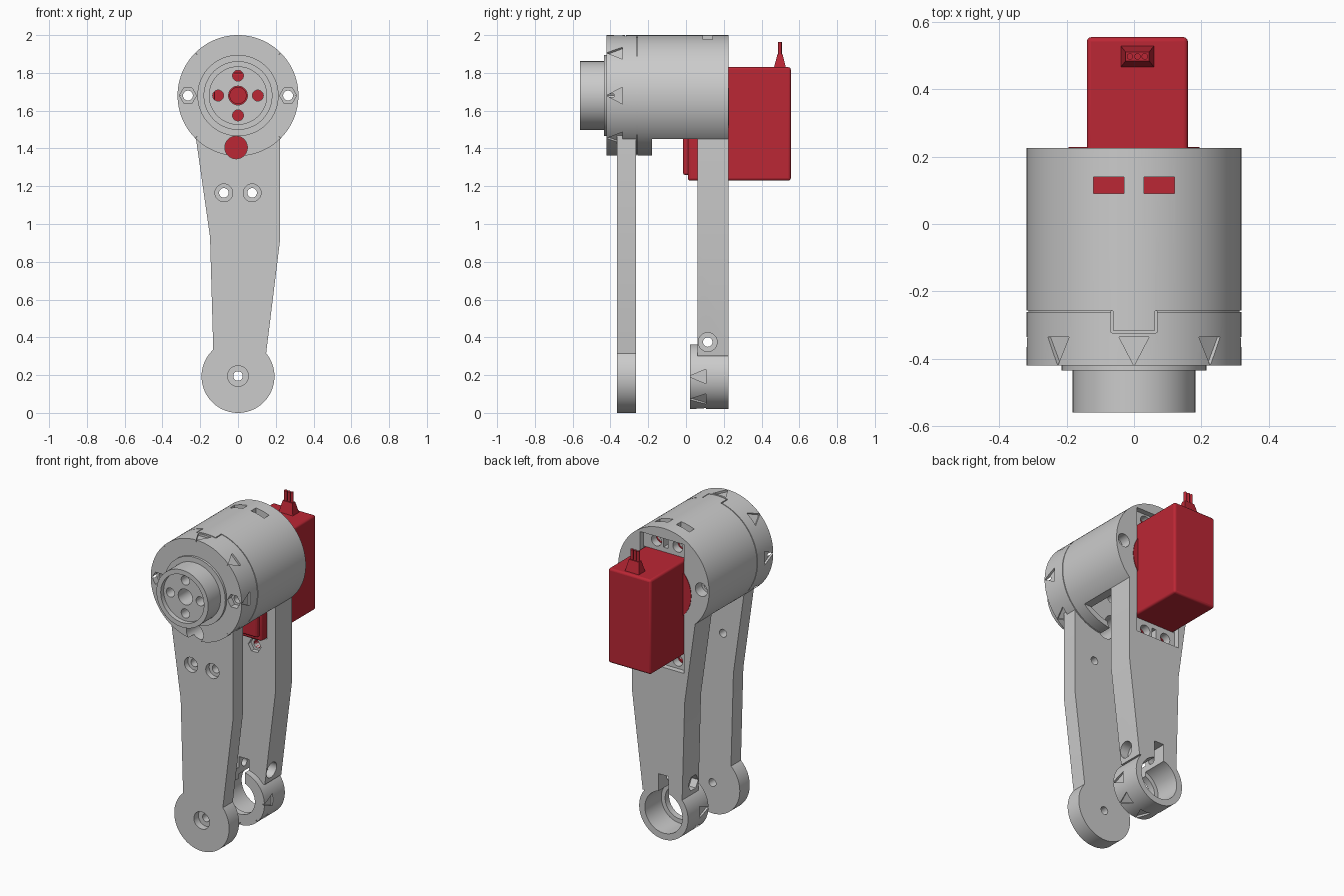
import bpy, bmesh
from math import sin, cos, pi, radians
from mathutils import Matrix, Vector

if "Cube" in bpy.data.objects:
    bpy.data.objects.remove(bpy.data.objects["Cube"])

red = bpy.data.materials.new("servo_red")
red.diffuse_color = (0.5, 0.02, 0.035, 1)
red.use_nodes = True
red.node_tree.nodes["Principled BSDF"].inputs["Base Color"].default_value = red.diffuse_color
AX = 1.68      # height of the main shaft
PIV = 0.193    # height of the lower pivot


def prism(name, pts, lo, hi, axis='y'):
    """Extrude a 2D outline along an axis."""
    put = {'y': lambda u, v, t: (u, t, v), 'x': lambda u, v, t: (t, u, v),
           'z': lambda u, v, t: (u, v, t)}[axis]
    bm = bmesh.new()
    a = [bm.verts.new(put(u, v, lo)) for u, v in pts]
    b = [bm.verts.new(put(u, v, hi)) for u, v in pts]
    bm.faces.new(a)
    bm.faces.new(b[::-1])
    n = len(pts)
    for i in range(n):
        j = (i + 1) % n
        bm.faces.new((a[i], b[i], b[j], a[j]))
    bmesh.ops.recalc_face_normals(bm, faces=bm.faces)
    me = bpy.data.meshes.new(name)
    bm.to_mesh(me)
    bm.free()
    o = bpy.data.objects.new(name, me)
    bpy.context.collection.objects.link(o)
    return o


def cyl(name, u, v, r, lo, hi, axis='y', n=72):
    return prism(name, [(u + r * cos(2 * pi * i / n), v + r * sin(2 * pi * i / n))
                        for i in range(n)], lo, hi, axis)


def hole(u, v, r, lo, hi, axis='y', n=28):
    return cyl("cutter", u, v, r, lo, hi, axis, n)


def box(name, x0, x1, y0, y1, z0, z1):
    return prism(name, [(x0, z0), (x1, z0), (x1, z1), (x0, z1)], y0, y1)


def combine(o, others, op='DIFFERENCE'):
    for c in others:
        m = o.modifiers.new("bool", 'BOOLEAN')
        m.operation, m.object, m.solver = op, c, 'EXACT'
        bpy.context.view_layer.objects.active = o
        bpy.ops.object.modifier_apply(modifier=m.name)
        bpy.data.objects.remove(c)


def marks(cz, r, y0, y1, half, angles):
    """Triangular index marks spaced round a cylinder."""
    out = []
    for a in angles:
        t = prism("cutter", [(0, y0), (half, y1), (-half, y1)], r - 0.014, r + 0.03, 'z')
        t.data.transform(Matrix.Translation(Vector((0, 0, cz))) @ Matrix.Rotation(radians(90 - a), 4, 'Y'))
        out.append(t)
    return out


def arm_outline():
    return [(-0.222, 1.5), (-0.222, 1.45), (-0.148, 0.93), (-0.13, 0.3),
            (0.147, 0.3), (0.222, 0.91), (0.222, 1.5)]


# Motor housing: drum with inner cavity, open underside and screw columns
housing = cyl("housing_and_rear_arm", 0, AX, 0.32, -0.42, 0.225, n=96)
combine(housing, [hole(0, AX, 0.285, -0.2, 0.06, n=72),
                  box("cutter", -0.4, 0.4, -0.18, 0.06, 1.3, 1.45)])
combine(housing, [cyl("column", s * 0.262, AX, 0.053, -0.21, 0.07, n=32) for s in (-1, 1)], 'UNION')

# Rear arm and clamp ring joined to the housing
rear = prism("rear_arm", arm_outline(), 0.06, 0.225)
combine(rear, [cyl("ring", 0, PIV, 0.172, 0.02, 0.225)], 'UNION')
combine(rear, [hole(0, PIV, 0.105, 0, 0.1, n=64), hole(0, PIV, 0.132, 0.06, 0.25, n=64),
               box("cutter", -0.035, 0.035, 0, 0.25, 0.28, 0.43),
               hole(0.115, 0.375, 0.025, -0.3, 0.3, 'x'),
               hole(0.115, 0.375, 0.05, 0.1, 0.3, 'x'),
               hole(0.115, 0.375, 0.05, -0.3, -0.085, 'x', 6)])
combine(rear, marks(PIV, 0.172, 0.015, 0.105, 0.038, (0, -45, -90, -135, 180)))
combine(housing, [rear], 'UNION')

# Servo seat in the back: body slot, tab recess, screw holes, top windows
cuts = [box("cutter", -0.145, 0.165, 0.19, 0.3, 1.115, 1.935),
        box("cutter", -0.141, 0.161, 0.03, 0.3, 1.229, 1.831)]
for s in (-1, 1):
    for z in (1.165, 1.89):
        cuts.append(hole(s * 0.075, z, 0.035, 0.139, 0.25))
    cuts += [hole(s * 0.075, 1.165, 0.025, 0, 0.25),
             hole(s * 0.075, 1.165, 0.045, 0.03, 0.088, n=6),
             box("cutter", s * 0.075 - 0.046, s * 0.075 + 0.046, 0.09, 0.139, 1.938, 2.1)]
for z0, z1 in ((1.13, 1.2), (1.86, 1.925)):
    cuts.append(box("cutter", -0.005, 0.025, 0.139, 0.25, z0, z1))

# Long screw holes, shaft holes and the access notch in the front
for s in (-1, 1):
    cuts += [hole(s * 0.265, AX, 0.026, -0.5, 0.3),
             hole(s * 0.265, AX, 0.045, -0.5, -0.38, n=6),
             hole(s * 0.265, AX, 0.042, 0.16, 0.3)]
shaft_holes = [(0, 0, 0.05), (0.105, 0, 0.029), (-0.105, 0, 0.029), (0, 0.105, 0.029), (0, -0.105, 0.029)]
cuts += [hole(x, AX + z, r, -0.5, -0.1) for x, z, r in shaft_holes]
cuts.append(hole(-0.01, 1.405, 0.06, -0.5, -0.1))

# Cap seam with its key at the top
arc = [radians(102 + i * 336 / 80) for i in range(81)]
cuts.append(prism("cutter", [(0.34 * cos(a), AX + 0.34 * sin(a)) for a in arc] +
                  [(0.314 * cos(a), AX + 0.314 * sin(a)) for a in reversed(arc)], -0.262, -0.257))
cuts += [box("cutter", s * 0.066 - 0.003, s * 0.066 + 0.003, -0.322, -0.258, 1.98, 2.05) for s in (-1, 1)]
cuts.append(box("cutter", -0.066, 0.066, -0.323, -0.317, 1.98, 2.05))
cuts += marks(AX, 0.32, -0.421, -0.335, 0.045, (0, 45, 90, 135, 180, 225, -45))
combine(housing, cuts)

# Front arm with pivot disc
front = prism("front_arm", arm_outline(), -0.365, -0.265)
combine(front, [cyl("disc", 0, PIV, 0.193, -0.365, -0.265)], 'UNION')
cuts = [hole(0, 0.195, 0.025, -0.5, 0), hole(0, 0.195, 0.055, -0.5, -0.32),
        hole(-0.01, 1.405, 0.06, -0.5, 0)]
for s in (-1, 1):
    cuts += [hole(s * 0.075, 1.165, 0.025, -0.5, 0), hole(s * 0.075, 1.165, 0.047, -0.5, -0.33)]
cuts += [hole(x, AX + z, r, -0.5, -0.1) for x, z, r in shaft_holes]
combine(front, cuts)

# Output horn: collar and cupped boss
horn = cyl("output_horn", 0, AX, 0.182, -0.56, -0.41)
combine(horn, [cyl("collar", 0, AX, 0.215, -0.435, -0.41)], 'UNION')
combine(horn, [hole(0, AX, 0.152, -0.6, -0.53, n=64)] +
        [hole(x, AX + z, r, -0.6, -0.3) for x, z, r in shaft_holes])

# Servo: body, gearbox cover, mounting tabs, round shoulder, shaft
body = box("servo_body", -0.14, 0.16, 0.01, 0.555, 1.23, 1.83)
cover = box("servo_gear_cover", -0.125, 0.145, -0.015, 0.03, 1.26, 1.80)
for o, w in ((body, 0.013), (cover, 0.01)):
    b = o.modifiers.new("bevel", 'BEVEL')
    b.width, b.segments = w, 3
tabs = box("servo_tabs", -0.14, 0.16, 0.09, 0.14, 1.12, 1.94)
combine(tabs, [hole(s * 0.075, z, 0.025, 0, 0.3) for s in (-1, 1) for z in (1.165, 1.89)])
shoulder = cyl("servo_shoulder", 0, 1.62, 0.195, 0.18, 0.228)
shaft = cyl("servo_shaft", 0, AX, 0.045, -0.4, 0)

# Cable plug: tapered boot and three wires
boot = box("cable_boot", -0.04, 0.06, 0.465, 0.53, 1.825, 1.90)
for v in boot.data.vertices:
    if v.co.z > 1.87:
        v.co.x = 0.01 + (v.co.x - 0.01) * 0.7
        v.co.y = 0.4975 + (v.co.y - 0.4975) * 0.4
wires = [cyl("cable_wire", 0.01 + k * 0.022, 0.4975, 0.0095, 1.89, 1.963, 'z', 16) for k in (-1, 0, 1)]
for o in [body, cover, tabs, shoulder, shaft, boot] + wires:
    o.data.materials.clear()
    o.data.materials.append(red)

# Smooth round walls, keep edges sharp
for o in bpy.context.scene.objects:
    o.select_set(True)
bpy.context.view_layer.objects.active = housing
bpy.ops.object.shade_smooth_by_angle(angle=radians(25))
